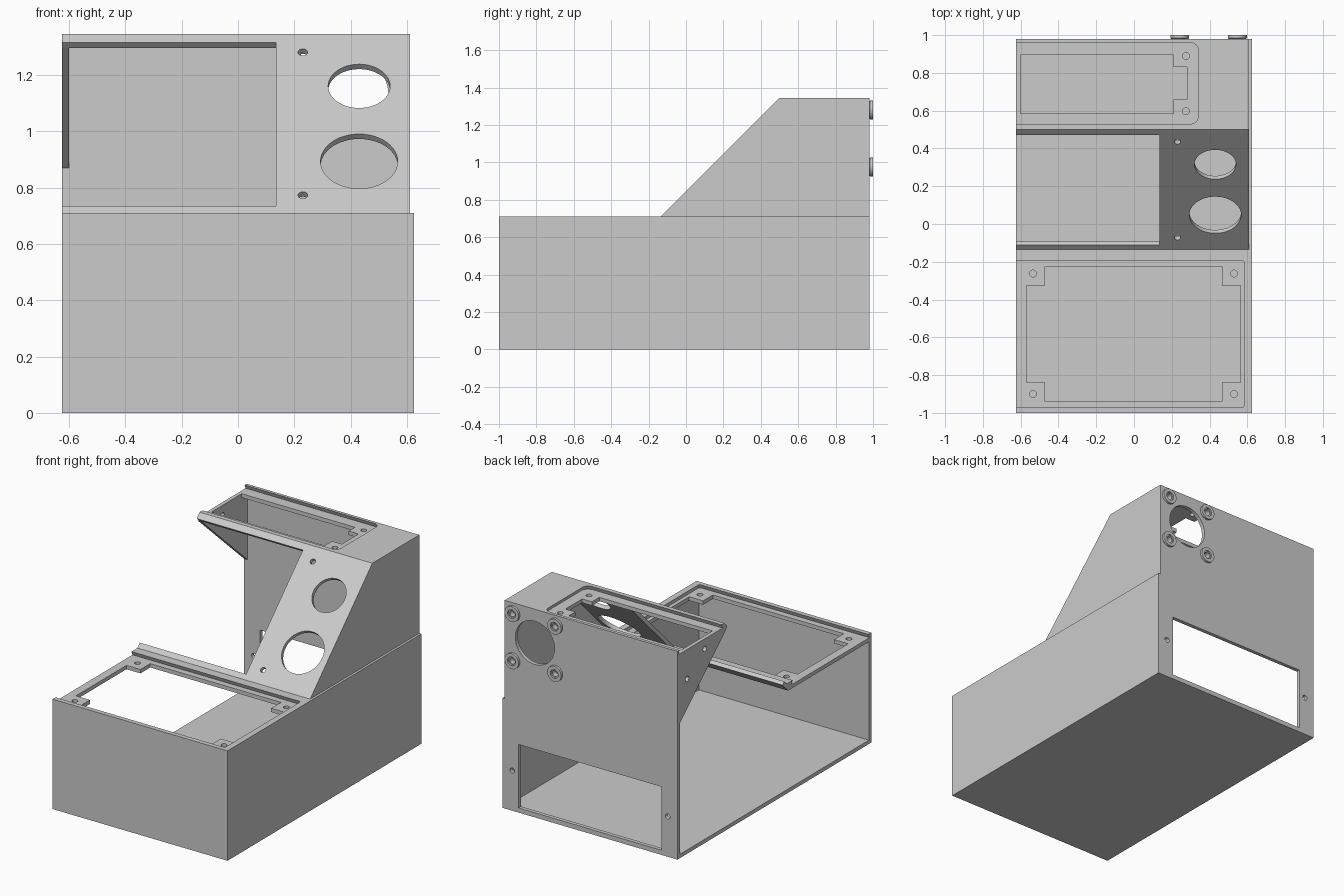
import bpy, bmesh, math
from mathutils import Vector

old = bpy.data.objects.get("Cube")
if old:
    bpy.data.objects.remove(old, do_unlink=True)

grey = bpy.data.materials.new("plain grey")
grey.use_nodes = True
COLOUR = (0.6, 0.6, 0.6, 1)
grey.diffuse_color = COLOUR
grey.node_tree.nodes["Principled BSDF"].inputs["Base Color"].default_value = COLOUR


def finish(name, bm):
    bmesh.ops.recalc_face_normals(bm, faces=bm.faces)
    if bm.calc_volume(signed=True) < 0:
        bmesh.ops.reverse_faces(bm, faces=bm.faces)
    mesh = bpy.data.meshes.new(name)
    bm.to_mesh(mesh)
    bm.free()
    mesh.materials.append(grey)
    obj = bpy.data.objects.new(name, mesh)
    bpy.context.collection.objects.link(obj)
    return obj


def loft(name, rings, capped=True):
    """Bridge rings of points; cap the ends or close the loop of rings."""
    bm = bmesh.new()
    loops = [[bm.verts.new(p) for p in ring] for ring in rings]
    n = len(loops[0])
    pairs = list(zip(loops, loops[1:]))
    if capped:
        bm.faces.new(loops[0])
        bm.faces.new(loops[-1])
    else:
        pairs.append((loops[-1], loops[0]))
    for a, b in pairs:
        for i in range(n):
            j = (i + 1) % n
            bm.faces.new((a[i], a[j], b[j], b[i]))
    return finish(name, bm)


def side_prism(name, profile, x0, x1):
    return loft(name, [[(x, y, z) for y, z in profile] for x in (x0, x1)])


def box(name, x0, x1, y0, y1, z0, z1):
    return side_prism(name, [(y0, z0), (y1, z0), (y1, z1), (y0, z1)], x0, x1)


def rod(centre, radius, axis, length=0.1, n=48):
    bm = bmesh.new()
    bmesh.ops.create_cone(bm, cap_ends=True, segments=n, radius1=radius,
                          radius2=radius, depth=length)
    turn = Vector((0, 0, 1)).rotation_difference(Vector(axis)).to_matrix()
    bmesh.ops.rotate(bm, verts=bm.verts, matrix=turn)
    bmesh.ops.translate(bm, verts=bm.verts, vec=centre)
    return finish("cutter", bm)


def lid_slot(x1, y0, y1, z, r):
    """Undercut slot for a sliding lid, open towards -x."""
    rings = []
    for grow, dz in ((0.01, -0.025), (-0.004, 0.01)):
        ring = [(-0.7, y1 + grow, z + dz), (-0.7, y0 - grow, z + dz)]
        for cy, start in ((y0 + r, -90), (y1 - r, 0)):
            for k in range(9):
                a = math.radians(start + k * 90 / 8)
                ring.append((x1 - r + (r + grow) * math.cos(a),
                             cy + (r + grow) * math.sin(a), z + dz))
        rings.append(ring)
    return loft("cutter", rings)


def cut(obj, cutters):
    for c in cutters:
        c.hide_render = True
        mod = obj.modifiers.new("cut", 'BOOLEAN')
        mod.operation = 'DIFFERENCE'
        mod.solver = 'EXACT'
        mod.object = c
        bpy.context.view_layer.update()
        deps = bpy.context.evaluated_depsgraph_get()
        mesh = bpy.data.meshes.new_from_object(obj.evaluated_get(deps))
        obj.modifiers.clear()
        if len(mesh.polygons) >= len(obj.data.polygons):
            obj.data = mesh
        bpy.data.objects.remove(c, do_unlink=True)


W = 0.625
LOW, TOP = 0.71, 1.345
X, Y, Z = (1, 0, 0), (0, 1, 0), (0, 0, 1)
SLOPE = (0, -1, 1)

# Main housing: bent sheet of even thickness, open on the -x side
outer = [(-1, 0), (0.98, 0), (0.98, TOP), (0.5, TOP), (-0.135, LOW), (-1, LOW)]
inner = [(-0.975, 0.025), (0.955, 0.025), (0.955, 1.295),
         (0.485, 1.295), (-0.15, 0.66), (-0.975, 0.66)]
housing = loft("housing", [[(x, y, z) for y, z in ring] for ring, x in
                           ((outer, -W), (outer, 0.59), (inner, 0.59), (inner, -W))],
               capped=False)

# Lid slots, openings and lid screw holes
cutters = [lid_slot(0.585, -0.97, -0.195, LOW, 0.012),
           lid_slot(0.34, 0.53, 0.96, TOP, 0.04),
           box("cutter", -0.57, 0.565, -0.84, -0.325, 0.6, 0.8),
           box("cutter", -0.47, 0.465, -0.94, -0.225, 0.6, 0.8),
           box("cutter", -0.6, 0.21, 0.585, 0.895, 1.25, 1.4),
           box("cutter", -0.6, 0.28, 0.66, 0.83, 1.25, 1.4)]
for x in (-0.535, 0.53):
    for y in (-0.9, -0.262):
        cutters.append(rod((x, y, 0.685), 0.018, Z))
for y in (0.597, 0.89):
    cutters.append(rod((0.275, y, 1.32), 0.018, Z))

# Sloped panel: display window, two round holes and two screw holes
cutters.append(side_prism("cutter", [(-0.13, 0.755), (0.45, 1.335),
                                     (0.5, 1.285), (-0.08, 0.705)], -0.7, 0.135))
for x, z, r in ((0.43, 1.16, 0.11), (0.43, 0.893, 0.137),
                (0.23, 1.28, 0.017), (0.23, 0.773, 0.017)):
    cutters.append(rod((x, z - 0.845, z), r, SLOPE))

# Back wall: fan hole, socket opening and screw holes
mounts = [(x, z) for x in (0.242, 0.547) for z in (0.975, 1.28)]
cutters.append(rod((0.394, 0.97, 1.128), 0.14, Y))
cutters.append(box("cutter", -0.51, 0.51, 0.9, 1.1, 0.03, 0.44))
for x in (-0.555, 0.555):
    cutters.append(rod((x, 0.97, 0.26), 0.017, Y))
for x, z in mounts:
    cutters.append(rod((x, 0.97, z), 0.02, Y))
cut(housing, cutters)

# Closed side: full-height wall with a thicker lower panel
side_wall = side_prism("side_wall", outer, 0.59, 0.61)
side_panel = box("side_panel", 0.61, W, -1, 0.98, 0, LOW)

# Triangular brace under the top plate at the open side
brace = side_prism("brace", [(0.485, 1.295), (0.955, 1.295), (0.955, 0.87)], -W, -0.6)
cut(brace, [rod((-0.61, 0.7, 1.255), 0.017, X), rod((-0.61, 0.88, 1.13), 0.017, X)])

# Ring bushings round the fan hole
ring_profile = [(0.02, 0.98), (0.02, 0.99), (0.028, 0.99), (0.028, 1.0),
                (0.05, 1.0), (0.05, 0.985), (0.045, 0.98)]
bushings = []
for i, (x, z) in enumerate(mounts):
    rings = [[(x + r * math.cos(k * math.tau / 32), y, z + r * math.sin(k * math.tau / 32))
              for k in range(32)] for r, y in ring_profile]
    bushings.append(loft(f"fan_bushing_{i + 1}", rings, capped=False))

# Smooth the round walls, keep every edge crisp
bpy.ops.object.select_all(action='DESELECT')
for obj in [housing, brace] + bushings:
    obj.select_set(True)
    bpy.context.view_layer.objects.active = obj
bpy.ops.object.shade_smooth_by_angle(angle=math.radians(25))
